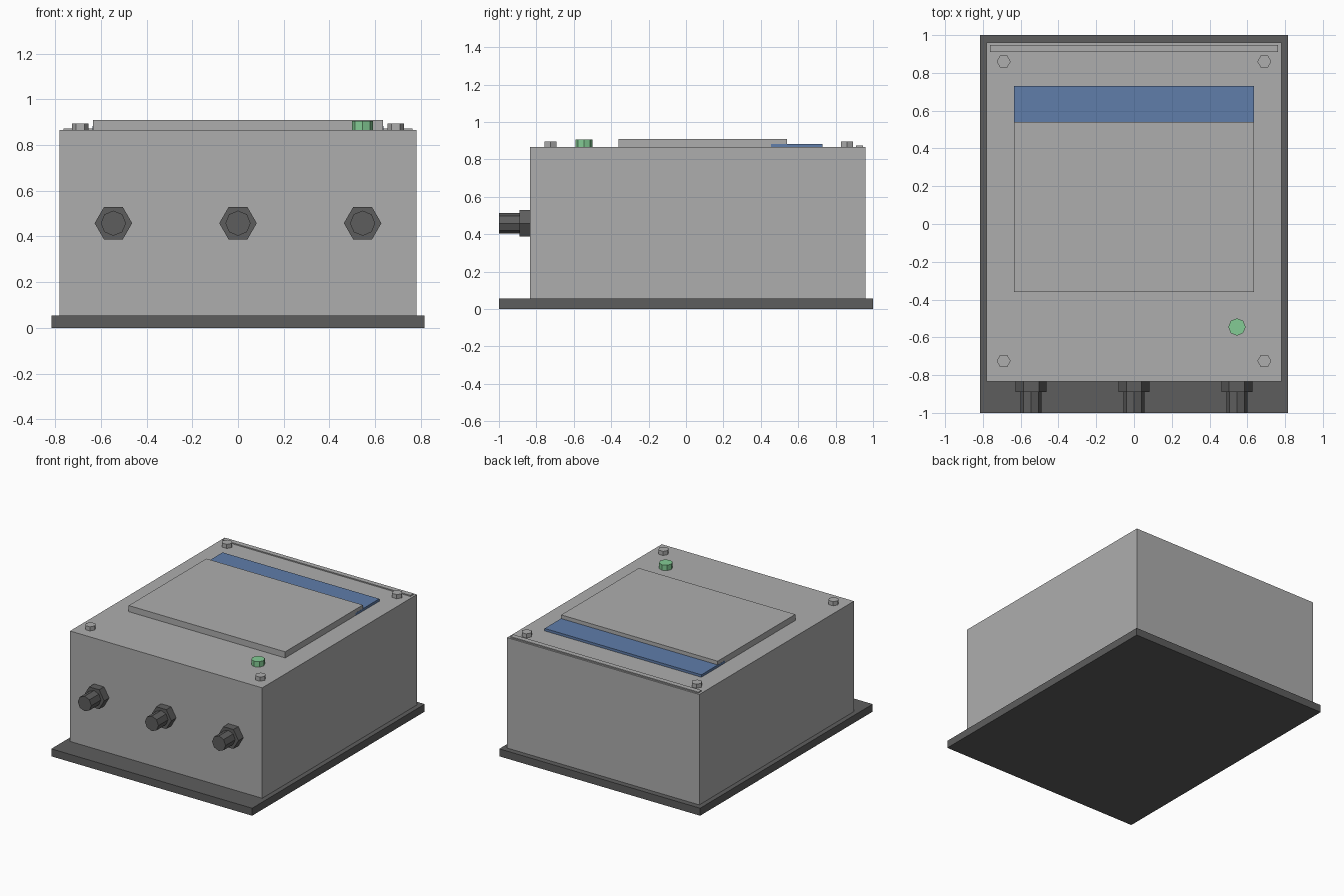
import bpy
import math

if "Cube" in bpy.data.objects:
    bpy.data.objects.remove(bpy.data.objects["Cube"])


def material(name, r, g, b):
    m = bpy.data.materials.new(name)
    m.diffuse_color = (r, g, b, 1)
    m.use_nodes = True
    m.node_tree.nodes["Principled BSDF"].inputs["Base Color"].default_value = m.diffuse_color
    return m


GREY = material("light grey", 0.42, 0.42, 0.42)
DARK = material("dark grey", 0.11, 0.11, 0.11)
BLUE = material("blue", 0.115, 0.205, 0.40)
GREEN = material("green", 0.23, 0.60, 0.30)


def box(name, x, y, z, mat):
    """Box from (min, max) ranges on each axis."""
    bpy.ops.mesh.primitive_cube_add(size=1, location=[(a + b) / 2 for a, b in (x, y, z)])
    o = bpy.context.object
    o.name = name
    o.scale = [b - a for a, b in (x, y, z)]
    bpy.ops.object.transform_apply(location=False, rotation=False, scale=True)
    o.data.materials.append(mat)
    return o


def prism(name, sides, radius, depth, centre, mat, along_y=False, turn=0.0):
    """Upright or front-facing prism with a corner on the +x side."""
    bpy.ops.mesh.primitive_cylinder_add(vertices=sides, radius=radius, depth=depth)
    o = bpy.context.object
    o.name = name
    o.rotation_euler = (0, 0, math.pi / 2 + turn)
    bpy.ops.object.transform_apply(location=False, rotation=True, scale=False)
    if along_y:
        o.rotation_euler = (math.pi / 2, 0, 0)
        bpy.ops.object.transform_apply(location=False, rotation=True, scale=False)
    o.location = centre
    o.data.materials.append(mat)
    return o


TOP = 0.865

# Back plate and enclosure
box("base_plate", (-0.815, 0.815), (-1, 1), (0, 0.055), DARK)
box("enclosure", (-0.78, 0.78), (-0.833, 0.96), (0.055, TOP), GREY)

# Lid details
box("raised_panel", (-0.635, 0.635), (-0.36, 0.54), (TOP, 0.91), GREY)
box("blue_strip", (-0.636, 0.636), (0.455, 0.73), (TOP, 0.883), BLUE)
box("rear_lip", (-0.763, 0.763), (0.91, 0.947), (TOP, 0.873), GREY)
prism("button", 8, 0.046, 0.04, (0.545, -0.545, TOP + 0.02), GREEN)

# Corner bolts
for x in (-0.69, 0.69):
    for y in (-0.725, 0.86):
        prism("lid_bolt", 6, 0.037, 0.03, (x, y, TOP + 0.015), GREY)

# Cable glands on the front
for x in (-0.545, 0, 0.545):
    prism("gland_nut", 6, 0.082, 0.057, (x, -0.8615, 0.458), DARK, True)
    prism("gland_stem", 8, 0.055, 0.11, (x, -0.945, 0.458), DARK, True)
